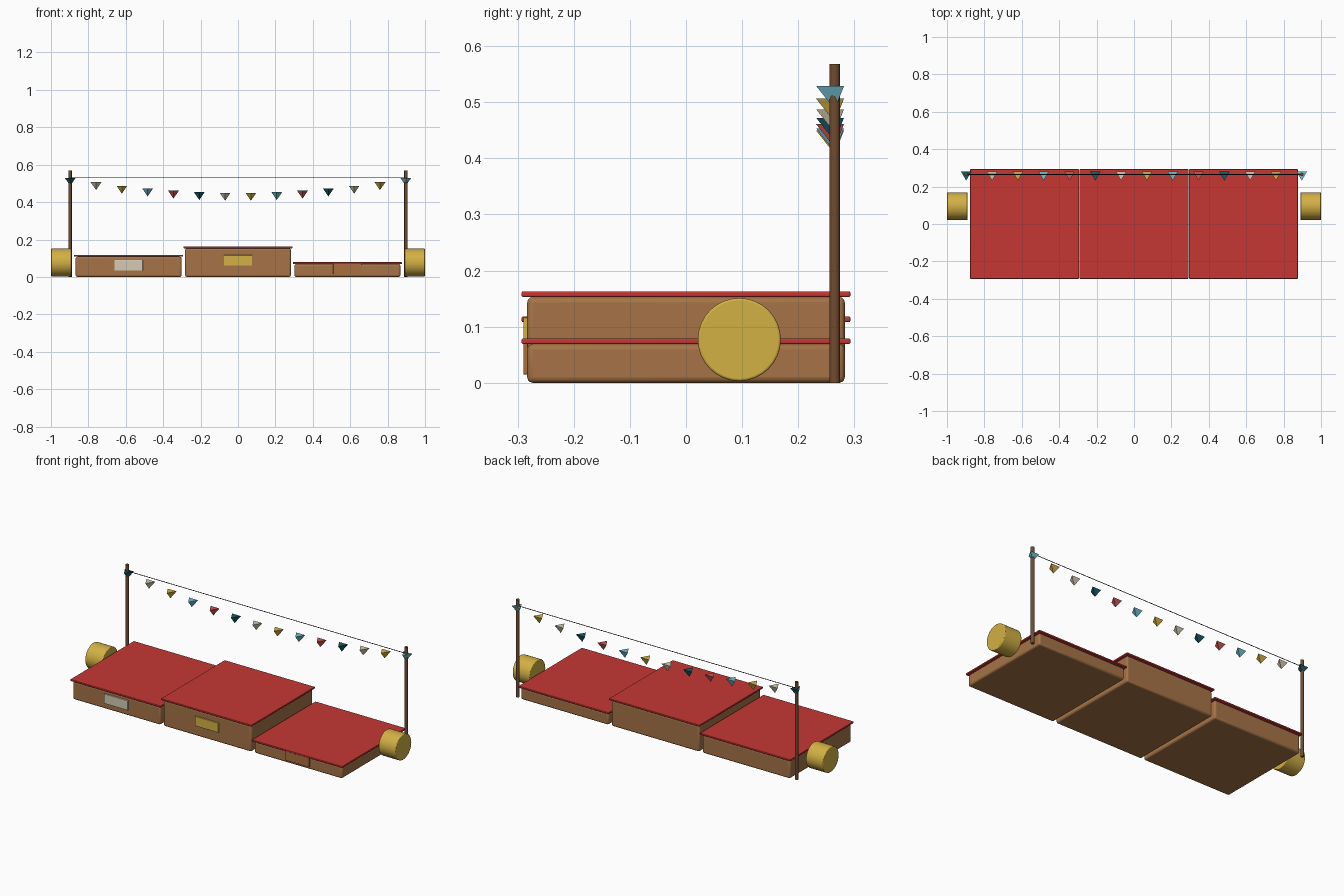
import bpy
import math

default = bpy.data.objects.get("Cube")
if default:
    bpy.data.objects.remove(default, do_unlink=True)


def material(name, r, g, b):
    """Flat colour from 0-255 display values, stored as linear."""
    colour = [(c / 255) ** 2.2 for c in (r, g, b)] + [1]
    m = bpy.data.materials.new(name)
    m.use_nodes = True
    m.diffuse_color = colour
    m.node_tree.nodes["Principled BSDF"].inputs["Base Color"].default_value = colour
    return m


wood = material("wood", 164, 115, 72)
dark_wood = material("dark wood", 112, 77, 52)
carpet_red = material("carpet red", 196, 58, 54)
gold = material("gold", 210, 175, 70)
cream = material("cream", 212, 202, 178)
bronze = material("bronze", 168, 110, 66)
teal = material("teal", 32, 92, 102)
sky = material("sky blue", 115, 190, 208)
rose = material("rose", 206, 85, 85)
cord = material("cord", 45, 45, 45)


def finish(name, mat, bevel=0, smooth=False):
    ob = bpy.context.object
    ob.name = name
    ob.data.materials.append(mat)
    bpy.ops.object.transform_apply(location=False, rotation=True, scale=True)
    if bevel:
        mod = ob.modifiers.new("Bevel", "BEVEL")
        mod.width = bevel
        mod.segments = 3
        mod.limit_method = "ANGLE"
        mod.angle_limit = math.radians(50)
    if smooth:
        bpy.ops.object.shade_smooth_by_angle(angle=math.radians(35))
    return ob


def box(name, mat, centre, size, bevel=0):
    bpy.ops.mesh.primitive_cube_add(size=1, location=centre)
    bpy.context.object.scale = size
    return finish(name, mat, bevel, bevel > 0)


def cylinder(name, mat, centre, radius, length, sides, along_x=False, bevel=0):
    turn = (0, math.pi / 2, 0) if along_x else (0, 0, 0)
    bpy.ops.mesh.primitive_cylinder_add(vertices=sides, radius=radius, depth=length,
                                        location=centre, rotation=turn)
    return finish(name, mat, bevel, True)


# Three steps, each with a carpet on top and a plaque on the front
steps = [("second", -0.585, 0.108, 0.062, cream),
         ("first", 0, 0.153, 0.088, gold),
         ("third", 0.585, 0.069, 0.043, bronze)]
for place, x, height, plaque_z, metal in steps:
    box(place + "_step", wood, (x, 0, height / 2), (0.566, 0.566, height), 0.01)
    box(place + "_carpet", carpet_red, (x, 0, height + 0.005),
        (0.583, 0.586, 0.01), 0.003)
    box(place + "_plaque", metal, (x, -0.286, plaque_z), (0.152, 0.008, 0.056), 0.001)

# Drums and bunting poles at both ends
for side, s in (("left", 1), ("right", -1)):
    cylinder(side + "_drum", gold, (s * 0.945, 0.095, 0.077), 0.074, 0.11, 32, True, 0.004)
    cylinder(side + "_pole", dark_wood, (s * 0.898, 0.265, 0.284), 0.0095, 0.568, 12)

# Straight cord between the poles
cylinder("bunting_cord", cord, (0, 0.265, 0.53), 0.0018, 1.8, 6, True)

# Three-sided flags hanging point down along a sagging line
flag_colours = [teal, cream, gold, sky, rose]
count = 14
for i in range(count):
    t = 2 * i / (count - 1) - 1
    top = 0.529 - 0.08 * (1 - t * t)
    bpy.ops.mesh.primitive_cone_add(vertices=3, radius1=0.033, depth=0.042,
                                    location=(0.897 * t, 0.265, top - 0.021),
                                    rotation=(math.pi, 0, 0))
    finish("flag_%d" % (i + 1), flag_colours[i % 5])
